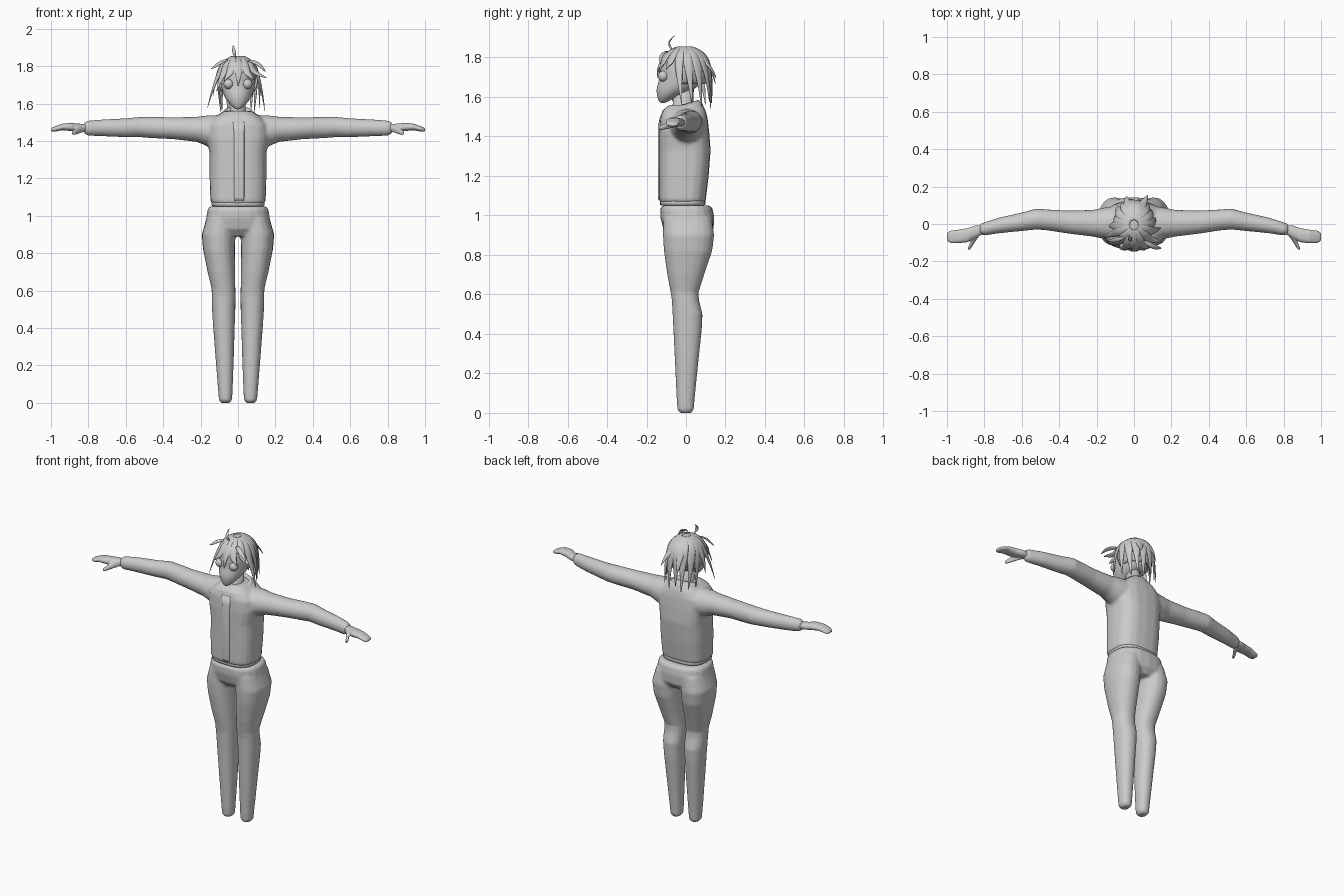
import bpy, bmesh, math
from mathutils import Vector

cube = bpy.data.objects.get("Cube")
if cube:
    bpy.data.objects.remove(cube)

grey = bpy.data.materials.new("plain grey")
grey.use_nodes = True
grey.diffuse_color = (0.6, 0.6, 0.6, 1)
grey.node_tree.nodes["Principled BSDF"].inputs["Base Color"].default_value = (0.6, 0.6, 0.6, 1)


def finish(name, bm, subsurf=0, voxel=0, smooth=0):
    bmesh.ops.recalc_face_normals(bm, faces=bm.faces)
    mesh = bpy.data.meshes.new(name)
    bm.to_mesh(mesh)
    bm.free()
    mesh.materials.append(grey)
    for p in mesh.polygons:
        p.use_smooth = True
    ob = bpy.data.objects.new(name, mesh)
    bpy.context.collection.objects.link(ob)
    if subsurf:
        ob.modifiers.new("round", "SUBSURF").levels = subsurf
        ob.modifiers["round"].render_levels = subsurf
    if voxel:
        m = ob.modifiers.new("blend", "REMESH")
        m.mode, m.voxel_size, m.use_smooth_shade = "VOXEL", voxel, True
    if smooth:
        m = ob.modifiers.new("soften", "SMOOTH")
        m.factor, m.iterations = 0.5, smooth
    return ob


def skin_rings(bm, rings):
    """Bridge rings of points into a closed tube."""
    loops = [[bm.verts.new(p) for p in ring] for ring in rings]
    n = len(loops[0])
    for a, b in zip(loops, loops[1:]):
        for i in range(n):
            bm.faces.new((a[i], a[(i + 1) % n], b[(i + 1) % n], b[i]))
    bm.faces.new(loops[0])
    bm.faces.new(loops[-1])


def oval(axis, at, u0, u1, v0, v1, power=1.0, n=20):
    """Rounded section across z (u=x, v=y) or across x (u=y, v=z)."""
    ring = []
    for i in range(n):
        t = 2 * math.pi * i / n
        c, s = math.cos(t), math.sin(t)
        u = (u0 + u1) / 2 + (u1 - u0) / 2 * math.copysign(abs(c) ** power, c)
        v = (v0 + v1) / 2 + (v1 - v0) / 2 * math.copysign(abs(s) ** power, s)
        ring.append((u, v, at) if axis == "z" else (at, u, v))
    return ring


def tube(bm, axis, sections, power=1.0, side=1):
    rings = [oval(axis, *s, power) for s in sections]
    skin_rings(bm, [[(x * side, y, z) for x, y, z in r] for r in rings])


# Jacket: body and both sleeves blended together
bm = bmesh.new()
body = [(1.06, .13, -.125, .09), (1.075, .148, -.137, .1), (1.2, .152, -.137, .115),
        (1.33, .152, -.137, .125), (1.42, .165, -.137, .118), (1.49, .16, -.132, .11),
        (1.53, .12, -.12, .1), (1.56, .075, -.085, .085)]
tube(bm, "z", [(z, -w, w, f, b) for z, w, f, b in body], 0.7)
sleeve = [(.08, -.09, .1, 1.36, 1.54), (.16, -.08, .088, 1.37, 1.538), (.22, -.068, .076, 1.395, 1.53),
          (.35, -.052, .072, 1.41, 1.527), (.46, -.035, .078, 1.415, 1.53),
          (.52, -.03, .083, 1.42, 1.53), (.6, -.038, .062, 1.42, 1.522),
          (.72, -.05, .035, 1.425, 1.516), (.8, -.062, .01, 1.428, 1.51), (.825, -.055, 0, 1.44, 1.5)]
for side in (1, -1):
    tube(bm, "x", sleeve, 1, side)
finish("jacket", bm, voxel=.009, smooth=5)

# Hem band, front placket and collar
bm = bmesh.new()
tube(bm, "z", [(1.05, -.13, .13, -.125, .09), (1.055, -.142, .142, -.132, .098),
               (1.075, -.142, .142, -.132, .098), (1.08, -.13, .13, -.125, .09)], .7)
finish("jacket_hem", bm)
bm = bmesh.new()
tube(bm, "z", [(1.08, -.018, .03, -.141, -.12), (1.1, -.022, .034, -.143, -.12),
               (1.45, -.022, .034, -.143, -.12), (1.505, -.03, .036, -.13, -.1)], .5)
finish("front_placket", bm)
bm = bmesh.new()
for r, h in ((.105, 1.5), (.09, 1.545), (.068, 1.565), (.056, 1.53)):
    for i in range(28):
        t = math.radians(-62 + 304 * i / 27)
        lift = .02 * math.sin(t)
        bm.verts.new((r * 1.05 * math.cos(t), -.005 + r * math.sin(t), h + lift))
bm.verts.ensure_lookup_table()
for k in range(3):
    for i in range(27):
        a = k * 28 + i
        bm.faces.new([bm.verts[j] for j in (a, a + 1, a + 29, a + 28)])
collar = finish("collar", bm)
collar.modifiers.new("cloth", "SOLIDIFY").thickness = .01

# Trousers: hips and both legs blended together
bm = bmesh.new()
hips = [(1.05, .15, -.118, .12), (1.035, .163, -.131, .135), (.99, .17, -.13, .143),
        (.93, .182, -.115, .14), (.89, .16, -.08, .11)]
tube(bm, "z", [(z, -w, w, f, b) for z, w, f, b in hips], .8)
leg = [(.99, .012, .168, -.115, .13), (.9, .014, .194, -.117, .143), (.82, .016, .187, -.112, .133),
       (.7, .015, .163, -.095, .092), (.61, .014, .141, -.078, .064), (.57, .013, .141, -.072, .066),
       (.5, .014, .139, -.068, .084), (.42, .017, .134, -.064, .08), (.25, .022, .121, -.056, .062),
       (.06, .029, .106, -.047, .043), (.015, .032, .102, -.043, .039), (0, .044, .09, -.03, .026)]
for side in (1, -1):
    tube(bm, "z", leg, .9, side)
finish("trousers", bm, voxel=.008, smooth=4)

# Hands with thumbs
hand = [(.8, -.05, -.005, 1.45, 1.49), (.85, -.075, -.008, 1.45, 1.493), (.89, -.098, -.022, 1.453, 1.497),
        (.94, -.103, -.03, 1.458, 1.493), (.98, -.103, -.035, 1.45, 1.478), (1, -.09, -.045, 1.45, 1.468)]
thumb = [((.825, -.045, 1.468), .02), ((.855, -.085, 1.457), .018),
         ((.872, -.115, 1.447), .014), ((.882, -.138, 1.44), .009)]
for side, label in ((1, "left"), (-1, "right")):
    bm = bmesh.new()
    tube(bm, "x", hand, .85, side)
    rings = []
    for c, r in thumb:
        rings.append([(side * (c[0] + r * math.cos(t)), c[1] + r * .45 * -math.cos(t), c[2] + r * math.sin(t))
                      for t in (2 * math.pi * i / 20 for i in range(20))])
    skin_rings(bm, rings)
    finish(label + "_hand", bm, voxel=.005, smooth=3)

# Neck and head with a pointed chin
bm = bmesh.new()
tube(bm, "z", [(1.46, -.05, .05, -.09, .04), (1.53, -.042, .042, -.07, .035), (1.65, -.04, .04, -.06, .04)])
finish("neck", bm)
bm = bmesh.new()
skull = [(1.568, .012, -.132, -.105), (1.585, .032, -.142, -.075), (1.61, .056, -.148, -.03),
         (1.64, .076, -.152, .05), (1.67, .086, -.143, .08), (1.7, .092, -.135, .095), (1.75, .096, -.14, .1),
         (1.8, .088, -.128, .09), (1.835, .055, -.09, .06), (1.845, .02, -.05, .03)]
tube(bm, "z", [(z, -w, w, f, b) for z, w, f, b in skull])
finish("head", bm, subsurf=1)
for side, label in ((1, "left"), (-1, "right")):
    bm = bmesh.new()
    bmesh.ops.create_uvsphere(bm, u_segments=20, v_segments=12, radius=.027)
    bmesh.ops.translate(bm, vec=(side * .05, -.115, 1.705), verts=bm.verts)
    finish(label + "_eye", bm)

# Hair cap, cut away over the face
centre = Vector((0, -.005, 1.735))
size = Vector((.108, .127, .12))
bm = bmesh.new()
bmesh.ops.create_uvsphere(bm, u_segments=32, v_segments=20, radius=1)
for v in bm.verts:
    v.co = centre + v.co * size
low = [f for f in bm.faces if f.calc_center_median().z < 1.66
       or (f.calc_center_median().y < -.03 and f.calc_center_median().z < 1.79)]
bmesh.ops.delete(bm, geom=low, context="FACES")
cap = finish("hair_cap", bm)
cap.modifiers.new("thickness", "SOLIDIFY").thickness = .012


def lock(bm, path, width, thick=.012):
    """Flat pointed strand whose broad side faces out from the head."""
    pts = [Vector(p) for p in path]
    n = len(pts) - 1
    rings = []
    for i, p in enumerate(pts):
        along = (pts[min(i + 1, n)] - pts[max(i - 1, 0)]).normalized()
        out = p - centre
        out = (out - along * out.dot(along)).normalized()
        across = along.cross(out)
        k = (.45 + 1.1 * i / n) if i / n < .5 else max(.04, 2.0 * (1 - i / n))
        k = min(k, 1)
        rings.append([p + across * (width * k * math.cos(t)) + out * (thick * k * math.sin(t))
                      for t in (math.pi * j / 4 for j in range(8))])
    skin_rings(bm, rings)


def draped(bm, angle, tip, width):
    """Strand running from the crown over the skull to its tip."""
    a = math.radians(angle)
    path = []
    for e in (80, 58, 36, 14):
        e = math.radians(e)
        d = Vector((math.cos(e) * math.cos(a), math.cos(e) * math.sin(a), math.sin(e)))
        path.append(centre + d * size * 1.02)
    tip = Vector(tip)
    mid = path[-1].lerp(tip, .5) + (path[-1] - centre) * .06
    lock(bm, path + [mid, tip], width)


# Hair strands around the head
strands = {
    "fringe": [(-88, (.0, -.145, 1.69), .026), (-112, (-.075, -.135, 1.72), .03),
               (-65, (.085, -.13, 1.725), .03), (-135, (-.115, -.11, 1.66), .03)],
    "side_hair": [(-160, (-.165, -.07, 1.57), .03), (-178, (-.135, -.01, 1.63), .032),
                  (-38, (.155, -.1, 1.735), .03), (-15, (.145, -.02, 1.55), .03),
                  (8, (.115, .03, 1.56), .034), (165, (-.09, .03, 1.54), .034)],
    "back_hair": [(30, (.085, .08, 1.54), .036), (52, (.07, .12, 1.56), .036),
                  (75, (.035, .125, 1.53), .038), (98, (-.015, .13, 1.56), .038),
                  (120, (-.05, .125, 1.53), .036), (145, (-.085, .1, 1.55), .036),
                  (64, (.075, .155, 1.69), .03), (110, (-.04, .15, 1.66), .03)],
}
for name, group in strands.items():
    bm = bmesh.new()
    for s in group:
        draped(bm, *s)
    finish(name, bm, subsurf=1)

# Loose tufts and the curled strand on top
bm = bmesh.new()
lock(bm, [(.05, -.09, 1.83), (.09, -.115, 1.825), (.125, -.13, 1.80), (.15, -.13, 1.765)], .022, .009)
lock(bm, [(-.05, -.07, 1.835), (-.09, -.085, 1.825), (-.12, -.09, 1.80), (-.145, -.09, 1.785)], .02, .009)
lock(bm, [(-.01, -.07, 1.84), (-.018, -.09, 1.865), (-.024, -.082, 1.89), (-.026, -.05, 1.915)], .016, .007)
finish("loose_tufts", bm, subsurf=1)
